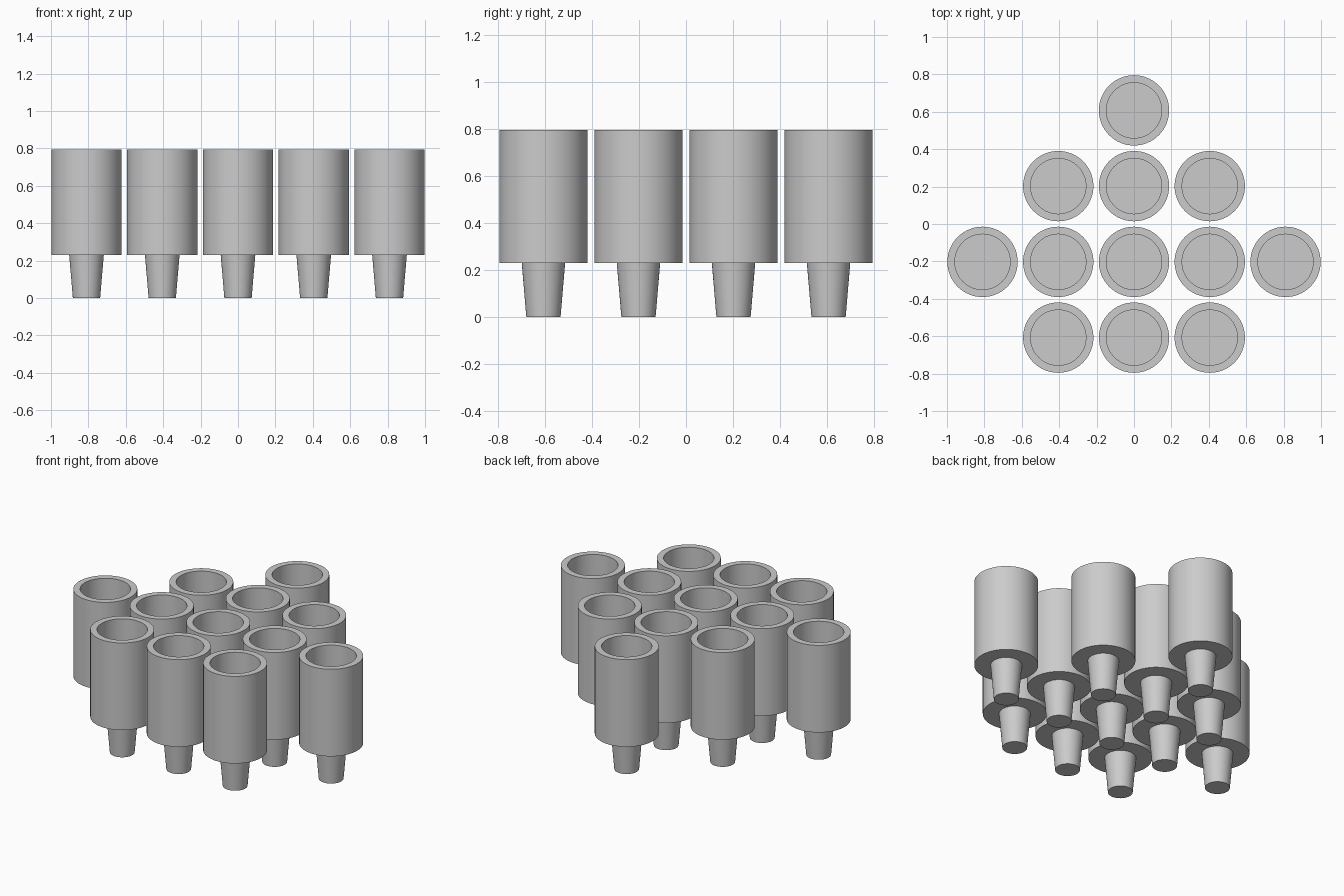
import bpy, bmesh, math

if "Cube" in bpy.data.objects:
    bpy.data.objects.remove(bpy.data.objects["Cube"])

SEGMENTS = 64
PITCH = 0.405

grey = bpy.data.materials.new("plain_grey")
grey.diffuse_color = (0.6, 0.6, 0.6, 1)
grey.use_nodes = True
grey.node_tree.nodes["Principled BSDF"].inputs["Base Color"].default_value = grey.diffuse_color

# Half section (radius, height): tapered peg, cup wall, cavity
PROFILE = [(0, 0), (0.073, 0), (0.0925, 0.23), (0.188, 0.23),
           (0.188, 0.795), (0.148, 0.795), (0.148, 0.27), (0, 0.27)]


def lathe(name, profile):
    """Spin a half section around z into a closed mesh."""
    bm = bmesh.new()
    verts = [bm.verts.new((r, 0, z)) for r, z in profile]
    edges = [bm.edges.new(pair) for pair in zip(verts, verts[1:])]
    bmesh.ops.spin(bm, geom=verts + edges, cent=(0, 0, 0), axis=(0, 0, 1),
                   angle=math.tau, steps=SEGMENTS)
    bmesh.ops.remove_doubles(bm, verts=bm.verts, dist=0.0001)
    bmesh.ops.recalc_face_normals(bm, faces=bm.faces)
    mesh = bpy.data.meshes.new(name)
    bm.to_mesh(mesh)
    bm.free()
    mesh.materials.append(grey)
    return mesh


cup_mesh = lathe("pegged_cup", PROFILE)

# Rows from back to front, each centred on x = 0
for row, count in enumerate((1, 3, 5, 3)):
    for col in range(count):
        cup = bpy.data.objects.new(f"pegged_cup_{row + 1}_{col + 1}", cup_mesh)
        cup.location = ((col - (count - 1) / 2) * PITCH, (1.5 - row) * PITCH, 0)
        bpy.context.collection.objects.link(cup)

# Round walls smooth, rims sharp (the mesh is shared by every cup)
bpy.context.view_layer.objects.active = cup
cup.select_set(True)
bpy.ops.object.shade_smooth_by_angle(angle=math.radians(30))
